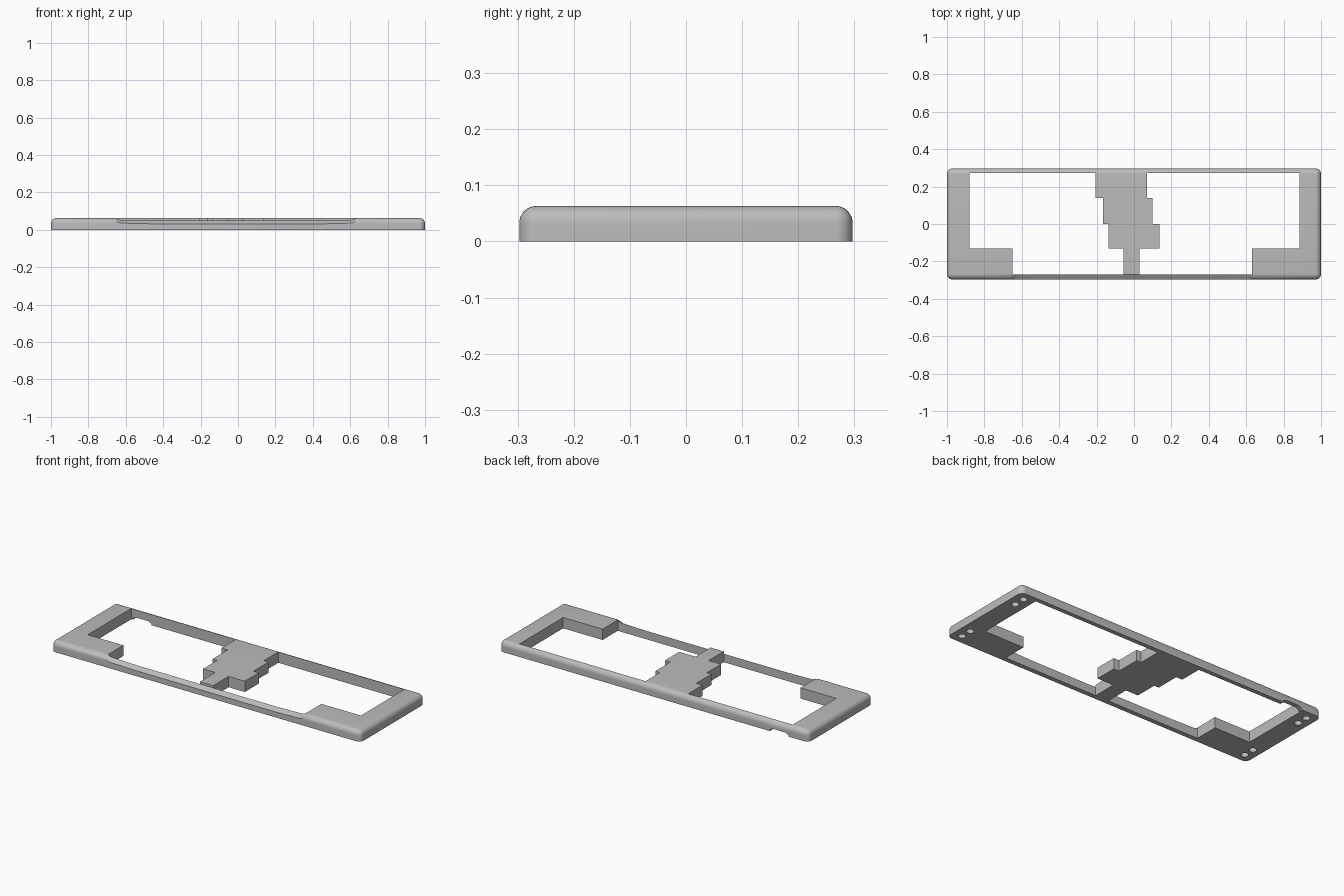
import bpy, bmesh
from mathutils import Matrix

cube = bpy.data.objects.get("Cube")
if cube:
    bpy.data.objects.remove(cube, do_unlink=True)

HEIGHT, DEPTH, ROUND = 0.063, 0.594, 0.03

grey = bpy.data.materials.new("light grey")
grey.use_nodes = True
grey.diffuse_color = (0.5, 0.5, 0.5, 1)
grey.node_tree.nodes["Principled BSDF"].inputs["Base Color"].default_value = (0.5, 0.5, 0.5, 1)


def finish(name, bm):
    bmesh.ops.recalc_face_normals(bm, faces=bm.faces)
    mesh = bpy.data.meshes.new(name)
    bm.to_mesh(mesh)
    bm.free()
    mesh.materials.append(grey)
    obj = bpy.data.objects.new(name, mesh)
    bpy.context.collection.objects.link(obj)
    return obj


def prism(name, points, direction):
    """Extrude a closed outline of 3D points along a direction."""
    bm = bmesh.new()
    face = bm.faces.new([bm.verts.new(p) for p in points])
    new = bmesh.ops.extrude_face_region(bm, geom=[face])["geom"]
    verts = [g for g in new if isinstance(g, bmesh.types.BMVert)]
    bmesh.ops.translate(bm, verts=verts, vec=direction)
    return finish(name, bm)


# Frame body: a slab with rounded upper edges and corners
bm = bmesh.new()
bmesh.ops.create_cube(bm, size=1, matrix=Matrix.Translation((0, 0, HEIGHT / 2))
                      @ Matrix.Diagonal((2, DEPTH, HEIGHT, 1)))
edges = [e for e in bm.edges if max(v.co.z for v in e.verts) > 0.01]
bmesh.ops.bevel(bm, geom=edges, offset=ROUND, segments=8, profile=0.5, affect='EDGES')
frame = finish("frame", bm)

cutters = []

# Two windows that leave the stepped bridge and the front corner pads
BACK, FRONT, PAD = 0.272, -0.27, -0.13
left_steps = [(-0.205, BACK), (-0.205, 0.14), (-0.165, 0.14), (-0.165, 0),
              (-0.135, 0), (-0.135, PAD), (-0.055, PAD), (-0.055, FRONT)]
right_steps = [(0.07, BACK), (0.07, 0.14), (0.1, 0.14), (0.1, 0),
               (0.135, 0), (0.135, PAD), (0.03, PAD), (0.03, FRONT)]
for name, steps, pad_x, end_x in (("right_window_cutter", left_steps, -0.65, -0.88),
                                  ("left_window_cutter", right_steps, 0.63, 0.885)):
    outline = steps + [(pad_x, FRONT), (pad_x, PAD), (end_x, PAD), (end_x, BACK)]
    cutters.append(prism(name, [(x, y, -0.1) for x, y in outline], (0, 0, 0.3)))

# Lowered, forward-sloping front rail
dip = [(-0.66, 0.2), (-0.66, 0.066), (-0.63, 0.053), (-0.45, 0.049),
       (0.45, 0.049), (0.61, 0.053), (0.64, 0.066), (0.64, 0.2)]
cutters.append(prism("front_dip_cutter", [(x, FRONT, z) for x, z in dip],
                     (0, -0.05, -0.032)))

# Cable notch under the back rail
notch = [(-0.87, -0.05), (-0.87, 0.008), (-0.85, 0.018), (-0.77, 0.018),
         (-0.75, 0.008), (-0.75, -0.05)]
cutters.append(prism("cable_notch_cutter", [(x, 0.26, z) for x, z in notch], (0, 0.1, 0)))

# Pairs of blind holes under each corner
for sx in (-1, 1):
    for sy in (-1, 1):
        for y in (0.18, 0.245):
            bm = bmesh.new()
            bmesh.ops.create_cone(bm, cap_ends=True, segments=20, radius1=0.02, radius2=0.02,
                                  depth=0.06, matrix=Matrix.Translation((sx * 0.945, sy * y, 0)))
            cutters.append(finish("corner_hole_cutter", bm))

# Cut the frame
for cutter in cutters:
    cutter.hide_render = True
    mod = frame.modifiers.new(cutter.name, 'BOOLEAN')
    mod.operation, mod.solver, mod.object = 'DIFFERENCE', 'EXACT', cutter
bpy.ops.object.select_all(action='DESELECT')
frame.select_set(True)
bpy.context.view_layer.objects.active = frame
for cutter in cutters:
    bpy.ops.object.modifier_apply(modifier=cutter.name)
for cutter in cutters:
    bpy.data.objects.remove(cutter, do_unlink=True)
bpy.ops.object.shade_smooth_by_angle(angle=0.5)
